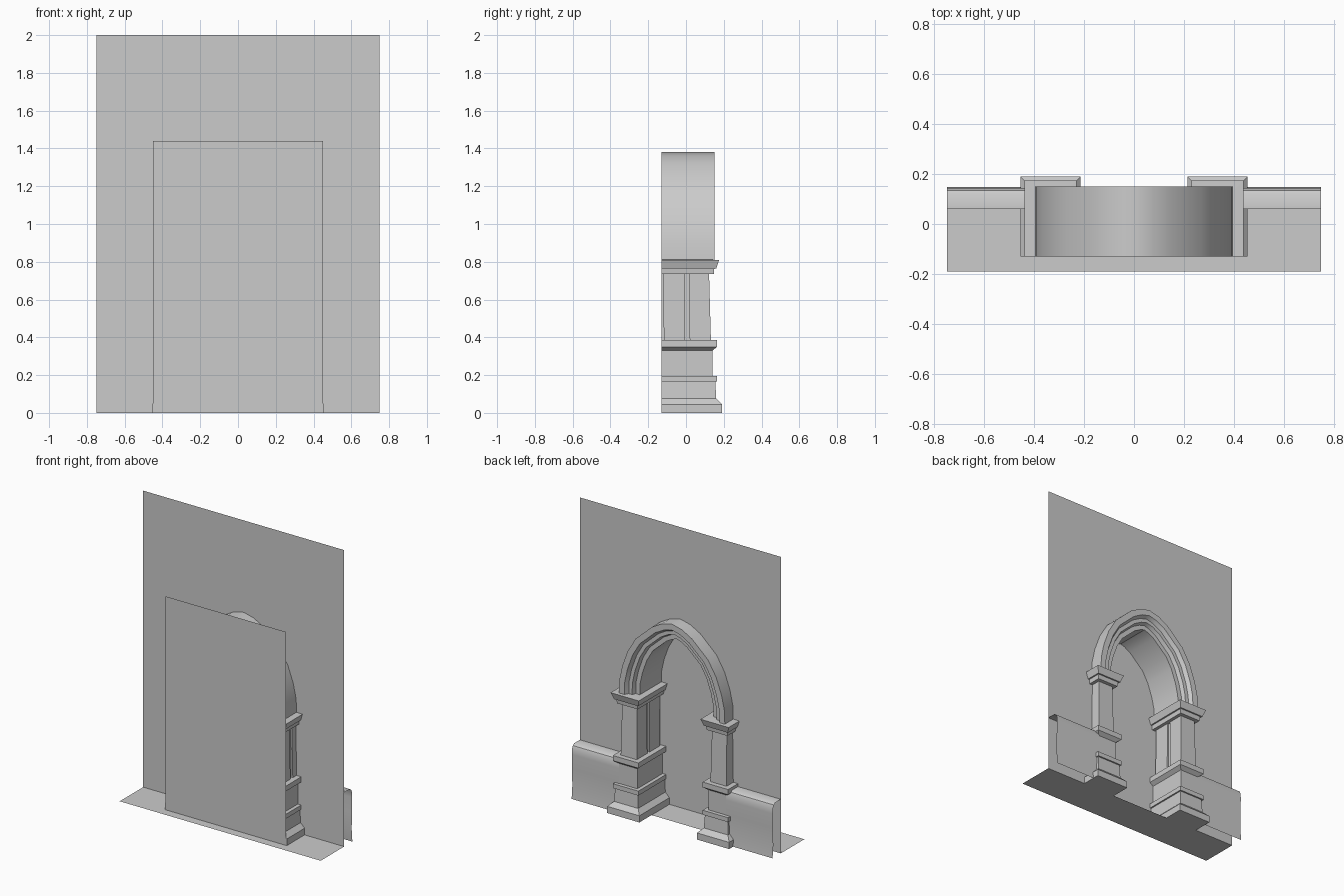
import bpy
import bmesh
from mathutils import Vector

cube = bpy.data.objects.get("Cube")
if cube:
    bpy.data.objects.remove(cube)

grey = bpy.data.materials.new("plain_grey")
grey.use_nodes = True
colour = (0.6, 0.6, 0.6, 1)
grey.diffuse_color = colour
grey.node_tree.nodes["Principled BSDF"].inputs["Base Color"].default_value = colour

BACK, WALL, WIDE = -0.13, 0.06, 0.75


def finish(name, bm, smooth=False, recalc=True):
    if recalc:
        bmesh.ops.recalc_face_normals(bm, faces=bm.faces)
    mesh = bpy.data.meshes.new(name)
    bm.to_mesh(mesh)
    bm.free()
    mesh.materials.append(grey)
    obj = bpy.data.objects.new(name, mesh)
    bpy.context.collection.objects.link(obj)
    if smooth:
        bpy.ops.object.select_all(action='DESELECT')
        obj.select_set(True)
        bpy.context.view_layer.objects.active = obj
        bpy.ops.object.shade_smooth_by_angle(angle=0.6)
    return obj


def grid(bm, rows):
    """Bridge successive rows of points with quads."""
    rows = [[bm.verts.new(p) for p in row] for row in rows]
    for a, b in zip(rows, rows[1:]):
        for i in range(len(a) - 1):
            bm.faces.new((a[i], a[i + 1], b[i + 1], b[i]))


def sheet(name, outlines):
    bm = bmesh.new()
    for points in outlines:
        bm.faces.new([bm.verts.new(p) for p in points])
    bmesh.ops.remove_doubles(bm, verts=bm.verts, dist=0.0001)
    return finish(name, bm)


def stack(name, side, rings):
    """Closed stack of rectangles (x0, x1, y0, y1, z)."""
    bm = bmesh.new()
    loops = [[bm.verts.new((side * x, y, z)) for x, y in
              ((x0, y0), (x1, y0), (x1, y1), (x0, y1))]
             for x0, x1, y0, y1, z in rings]
    for a, b in zip(loops, loops[1:]):
        for i in range(4):
            j = (i + 1) % 4
            bm.faces.new((a[i], a[j], b[j], b[i]))
    bm.faces.new(loops[0])
    bm.faces.new(loops[-1])
    return finish(name, bm)


# Slightly pointed arch path, mirrored about the centre
half = [(0.395, 0.80), (0.392, 0.90), (0.37, 1.0), (0.33, 1.11),
        (0.27, 1.21), (0.15, 1.32), (0.075, 1.362), (0, 1.38)]
path = [Vector(p) for p in half + [(-x, z) for x, z in half[-2::-1]]]


def inset(depth):
    """Arch path moved inwards by depth."""
    result = []
    for i, p in enumerate(path):
        t = path[min(i + 1, len(path) - 1)] - path[max(i - 1, 0)]
        if i in (0, len(path) - 1):
            t = Vector((0, 1 if i == 0 else -1))
        t.normalize()
        result.append(p + Vector((-t.y, t.x)) * depth)
    return result


# Moulded arch
section = [(0, BACK), (0, 0.15), (0.04, 0.15), (0.055, 0.125), (0.08, 0.125),
           (0.09, 0.10), (0.12, 0.10), (0.12, BACK)]
bm = bmesh.new()
grid(bm, [[(p.x, y, p.y) for p in inset(d)] for d, y in section])
finish("arch", bm, smooth=True)

# Wall with an arched opening hidden inside the moulding
opening = inset(0.06)[:len(half)]
wall = []
for s in (1, -1):
    pts = [(0, 2), (WIDE, 2), (WIDE, 0), (opening[0].x, 0)] + [tuple(p) for p in opening]
    wall.append([(s * x, WALL, z) for x, z in pts])
sheet("wall", wall)

# Backing panel and floor
sheet("backing_panel", [[(-0.45, BACK, 0), (0.45, BACK, 0),
                         (0.45, BACK, 1.44), (-0.45, BACK, 1.44)]])
sheet("floor", [[(-WIDE, -0.19, 0), (WIDE, -0.19, 0), (WIDE, WALL, 0), (-WIDE, WALL, 0)]])

# Column mouldings as (projection, height)
moulding = [(0.06, 0), (0.06, 0.045), (0.03, 0.075), (0.025, 0.165), (0.035, 0.165),
            (0.035, 0.195), (0.01, 0.195), (0.01, 0.33), (0.035, 0.35), (0.035, 0.385),
            (-0.012, 0.385), (-0.015, 0.735), (0.017, 0.735), (0.02, 0.765),
            (0.03, 0.765), (0.045, 0.81), (0, 0.811)]
wainscot = [(WALL, 0.365), (0.12, 0.365), (0.135, 0.355), (0.143, 0.335), (0.145, 0.3),
            (0.142, 0.2), (0.141, 0.08), (0.148, 0)]

for side, label in ((1, "left"), (-1, "right")):
    stack(label + "_column", side,
          [(0.275 - o, 0.395 + o, BACK, 0.13 + o, z) for o, z in moulding])
    # Paired tapering piers with a groove between them
    for part, y0, y1, taper in (("front", 0.02, 0.132, 0.01), ("rear", -0.117, -0.005, 0.004)):
        stack(label + "_" + part + "_pier", side,
              [(0.275, 0.395, y0, y1, 0.38),
               (0.28, 0.39, y0 - 0.004, y1 - taper, 0.74)])
    # Rounded wainscot along the wall
    bm = bmesh.new()
    grid(bm, [[(side * x, y, z) for x in (0.4, WIDE)] for y, z in wainscot])
    finish(label + "_wainscot", bm, smooth=True)
